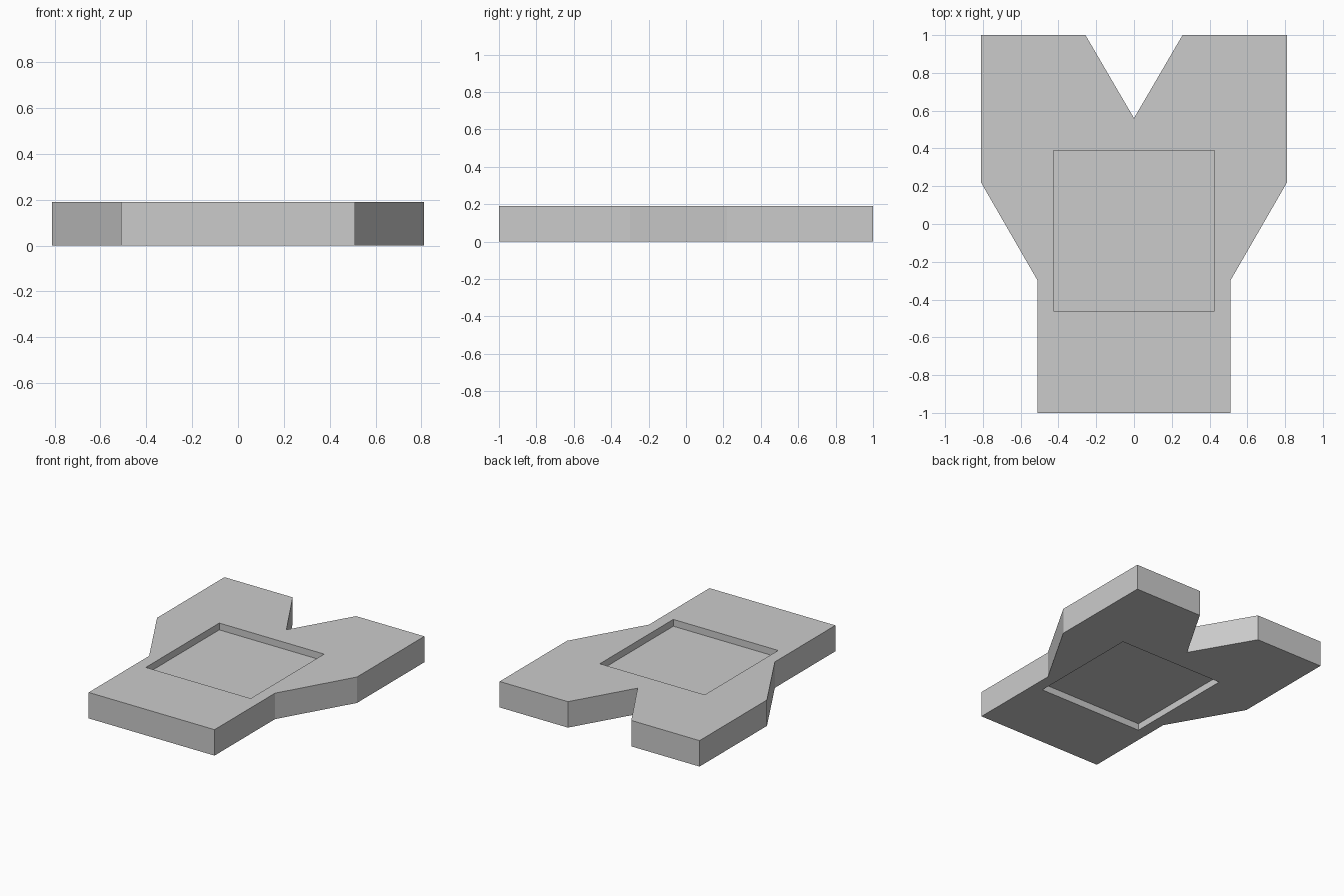
import bpy, bmesh

if "Cube" in bpy.data.objects:
    bpy.data.objects.remove(bpy.data.objects["Cube"])

grey = bpy.data.materials.new("plain grey")
grey.diffuse_color = (0.6, 0.6, 0.6, 1)
grey.use_nodes = True
grey.node_tree.nodes["Principled BSDF"].inputs["Base Color"].default_value = grey.diffuse_color


def slab(name, points, faces, z0, z1):
    """Extrude a flat set of polygons from z0 up to z1."""
    bm = bmesh.new()
    verts = [bm.verts.new((x, y, z0)) for x, y in points]
    polys = [bm.faces.new([verts[i] for i in f]) for f in faces]
    ext = bmesh.ops.extrude_face_region(bm, geom=polys, use_keep_orig=True)
    top = [g for g in ext["geom"] if isinstance(g, bmesh.types.BMVert)]
    bmesh.ops.translate(bm, verts=top, vec=(0, 0, z1 - z0))
    bmesh.ops.recalc_face_normals(bm, faces=bm.faces)
    mesh = bpy.data.meshes.new(name)
    bm.to_mesh(mesh)
    bm.free()
    mesh.materials.append(grey)
    obj = bpy.data.objects.new(name, mesh)
    bpy.context.collection.objects.link(obj)
    return obj


H, D = 0.19, 0.05             # plate height, recess depth
W, Y0, Y1 = 0.425, -0.46, 0.39  # square window

# Forked outer frame with a square window
right = [(0.51, -1), (0.51, -0.30), (0.81, 0.22), (0.81, 1), (0.257, 1)]
left = [(-x, y) for x, y in reversed(right)]
outline = right + [(0, 0.56)] + left                    # 0..10
window = [(-W, Y0), (-W, Y1), (W, Y1), (W, Y0)]         # 11..14
slab("forked_frame", outline + window,
     [list(range(15)), [10, 0, 14, 11]], 0, H)

# Recessed panel, three flat pieces meeting in a Y seam
slab("recessed_panel",
     [(0, Y1), (0, -0.035), (W, -0.28), (W, Y1), (-W, -0.28), (-W, Y1), (W, Y0), (-W, Y0)],
     [[0, 1, 2, 3], [0, 5, 4, 1], [1, 4, 7, 6, 2]], D, H - D)
